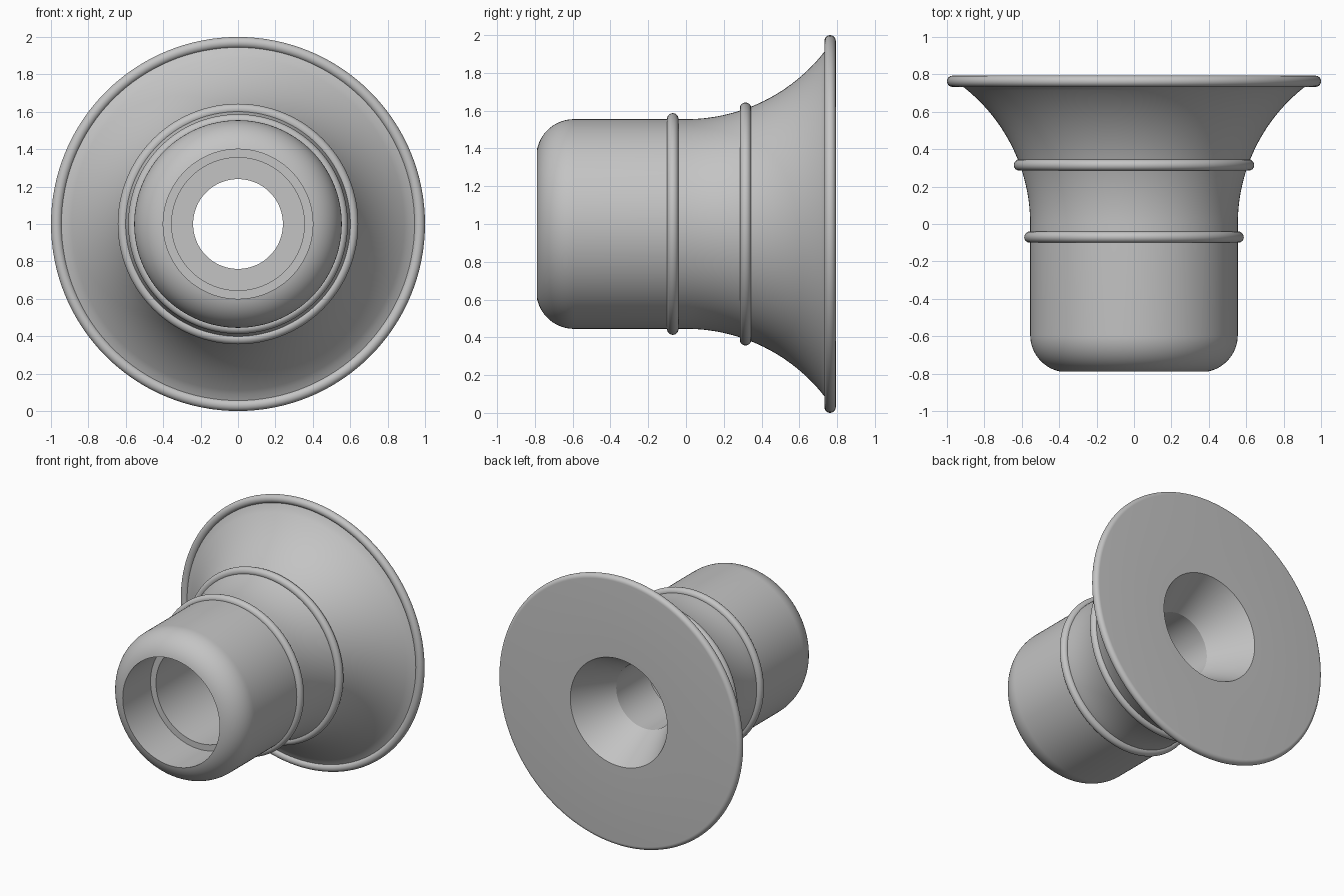
import bpy, bmesh
from math import sin, cos, pi, radians, tau
from mathutils import Vector

cube = bpy.data.objects.get("Cube")
if cube:
    bpy.data.objects.remove(cube, do_unlink=True)

grey = bpy.data.materials.new("plain grey")
grey.use_nodes = True
colour = (0.55, 0.55, 0.55, 1)
grey.diffuse_color = colour
grey.node_tree.nodes["Principled BSDF"].inputs["Base Color"].default_value = colour


def arc(radius, along, size, start, end, steps):
    """Points (radius, y) on an arc, angles in degrees from the outward direction."""
    angles = [radians(start + (end - start) * i / steps) for i in range(steps + 1)]
    return [(radius + size * cos(a), along + size * sin(a)) for a in angles]


def lathe(name, profile, steps=128):
    """Turn a closed (radius, y) profile around the horizontal axis at z = 1."""
    bm = bmesh.new()
    verts = [bm.verts.new((r, y, 1)) for r, y in profile]
    edges = [bm.edges.new((v, verts[(i + 1) % len(verts)])) for i, v in enumerate(verts)]
    bmesh.ops.spin(bm, geom=verts + edges, cent=Vector((0, 0, 1)), axis=Vector((0, 1, 0)),
                   angle=tau, steps=steps, use_duplicate=False)
    bmesh.ops.remove_doubles(bm, verts=bm.verts[:], dist=0.0002)
    bmesh.ops.recalc_face_normals(bm, faces=bm.faces[:])
    mesh = bpy.data.meshes.new(name)
    bm.to_mesh(mesh)
    bm.free()
    mesh.materials.append(grey)
    obj = bpy.data.objects.new(name, mesh)
    bpy.context.collection.objects.link(obj)
    bpy.ops.object.select_all(action='DESELECT')
    obj.select_set(True)
    bpy.context.view_layer.objects.active = obj
    bpy.ops.object.shade_smooth_by_angle(angle=radians(20))
    return obj


# Body: rounded barrel, flared horn, flat back, conical mouth and stepped bore
barrel_corner = arc(0.355, -0.593, 0.2, -77, 0, 16)
horn_flare = arc(0.555 + 0.93, 0, 0.93, 180, 128, 28)
rim = arc(0.97, 0.763, 0.03, -150, 90, 20)
back_and_cone = [(0.40, 0.793), (0.24, 0.48)]
bore = [(0.24, 0.10), (0.355, 0.10), (0.355, -0.46), (0.40, -0.46)]
lathe("horn_body", barrel_corner + horn_flare + rim + back_and_cone + bore)

# Raised bands around the barrel and the horn
for name, radius, along in (("barrel_band", 0.557, -0.07), ("horn_band", 0.613, 0.315)):
    lathe(name, arc(radius, along, 0.03, 0, 345, 23))
